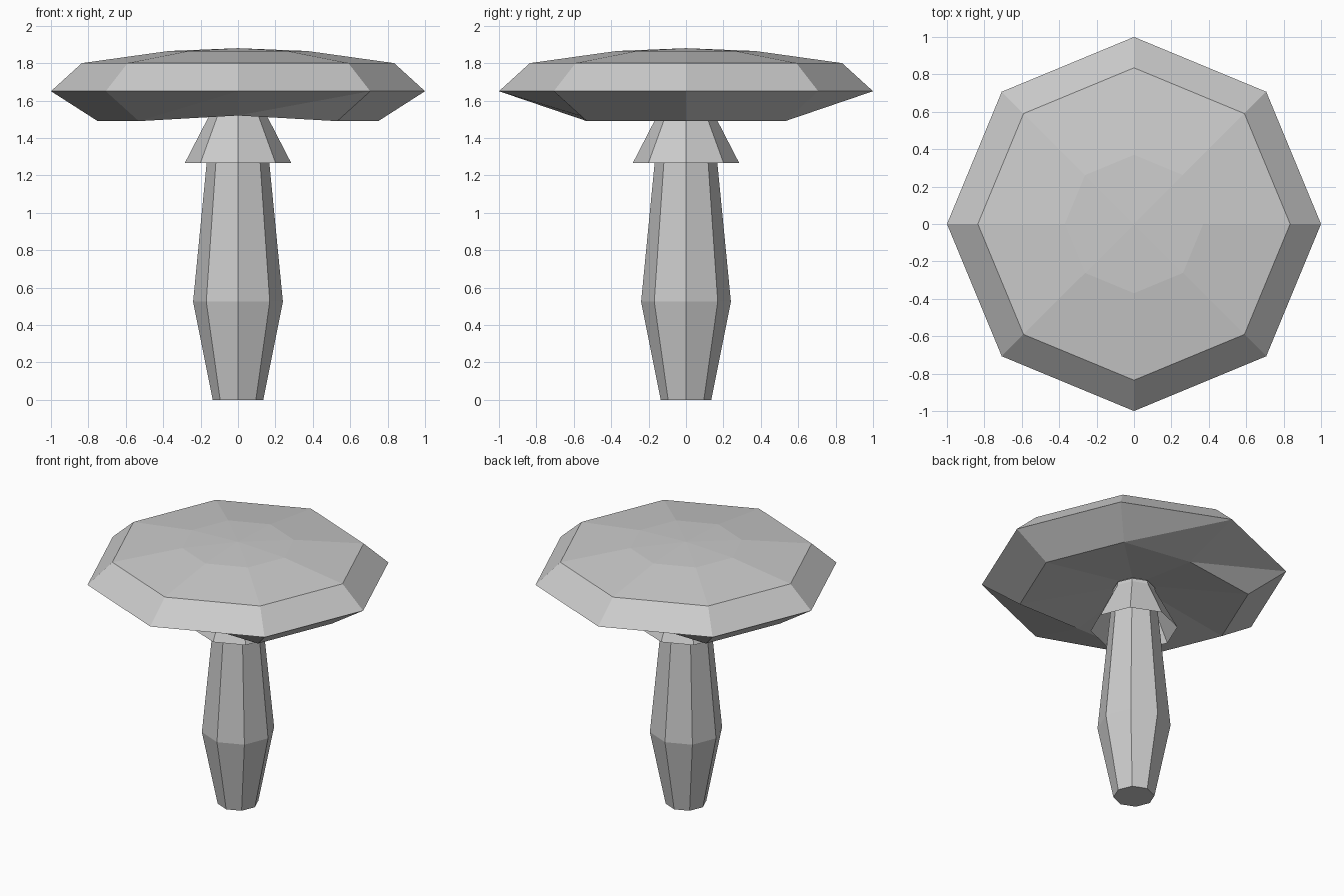
import bpy
import bmesh
from math import cos, sin, pi

SIDES = 8

cube = bpy.data.objects.get("Cube")
if cube:
    bpy.data.objects.remove(cube, do_unlink=True)

grey = bpy.data.materials.new("plain grey")
grey.use_nodes = True
grey.diffuse_color = (0.6, 0.6, 0.6, 1)
grey.node_tree.nodes["Principled BSDF"].inputs["Base Color"].default_value = (0.6, 0.6, 0.6, 1)


def lathe(name, profile, adjust=None, closed=True):
    """Octagonal solid from (radius, height) rings; radius 0 makes a pole."""
    bm = bmesh.new()
    rings = []
    for i, (r, z) in enumerate(profile):
        if r == 0:
            rings.append([bm.verts.new((0, 0, z))] * SIDES)
            continue
        ring = []
        for k in range(SIDES):
            rk, zk = adjust(i, k, r, z) if adjust else (r, z)
            a = 2 * pi * k / SIDES
            ring.append(bm.verts.new((rk * cos(a), rk * sin(a), zk)))
        rings.append(ring)
    for low, high in zip(rings, rings[1:]):
        for k in range(SIDES):
            n = (k + 1) % SIDES
            if low[k] != low[n]:
                bm.faces.new((low[k], low[n], high[n]))
            if high[k] != high[n]:
                bm.faces.new((low[k], high[n], high[k]))
    if closed:
        bmesh.ops.holes_fill(bm, edges=[e for e in bm.edges if e.is_boundary])
        bmesh.ops.recalc_face_normals(bm, faces=bm.faces)
    mesh = bpy.data.meshes.new(name)
    bm.to_mesh(mesh)
    bm.free()
    mesh.materials.append(grey)
    obj = bpy.data.objects.new(name, mesh)
    bpy.context.collection.objects.link(obj)
    return obj


# Stem, swelling below the middle
lathe("stem", [(0.135, 0), (0.24, 0.525), (0.138, 1.57)])

# Open skirt hanging under the cap
lathe("skirt", [(0.285, 1.265), (0.115, 1.595)], closed=False)


# Cap with a hollow underside, notched at the front and back
def notch(ring, k, r, z):
    return (0.57, 1.52) if ring == 1 and k in (2, 6) else (r, z)


lathe("cap", [(0, 1.6), (0.75, 1.49), (1, 1.65), (0.835, 1.8), (0.37, 1.865), (0, 1.88)], notch)
